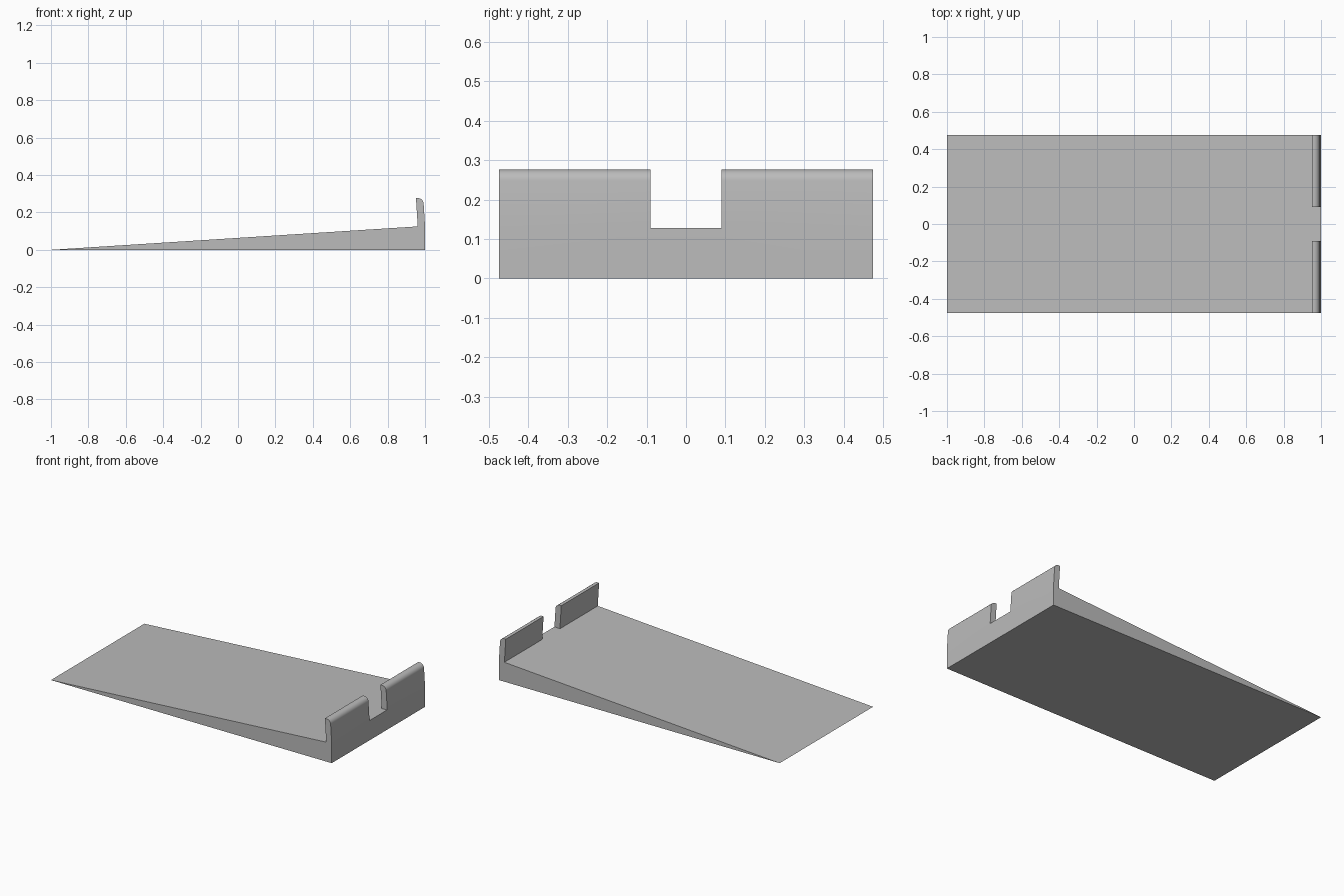
import bpy, bmesh, math
from mathutils import Vector

if "Cube" in bpy.data.objects:
    bpy.data.objects.remove(bpy.data.objects["Cube"])

HALF_WIDTH, GAP = 0.475, 0.09

grey = bpy.data.materials.new("grey")
grey.diffuse_color = (0.5, 0.5, 0.5, 1)
grey.use_nodes = True
grey.node_tree.nodes["Principled BSDF"].inputs["Base Color"].default_value = grey.diffuse_color

# Side profiles (x, z): the wedge, and the leaning stop with a rounded outer top edge
inner, outer = (0.961, 0.125), (1.0, 0.1275)
wedge = [(-1, 0), (1, 0), outer, inner]
lean = math.radians(3.6)
u = Vector((math.cos(lean), math.sin(lean)))    # along the slope
v = Vector((-math.sin(lean), math.cos(lean)))   # up the stop
thick, height, radius = 0.039, 0.151, 0.030
lip = [outer]
for i in range(9):
    a = math.radians(90 * i / 8)
    p = (Vector(inner) + u * (thick - radius + radius * math.cos(a))
         + v * (height - radius + radius * math.sin(a)))
    lip.append(tuple(p))
lip += [tuple(Vector(inner) + v * height), inner]

bm = bmesh.new()


def cap(profile, y):
    bm.faces.new([bm.verts.new((x, y, z)) for x, z in profile])


def strip(path, y0, y1):
    """Sweep an open side path between two widths."""
    for (xa, za), (xb, zb) in zip(path, path[1:]):
        bm.faces.new([bm.verts.new(c) for c in
                      ((xa, y0, za), (xb, y0, zb), (xb, y1, zb), (xa, y1, za))])


# Ramp body across the full width, with the stop on both outer bands
for y0, y1, is_lip in ((-HALF_WIDTH, -GAP, True), (-GAP, GAP, False), (GAP, HALF_WIDTH, True)):
    strip(wedge[:3], y0, y1)
    strip([inner, wedge[0]], y0, y1)
    strip(lip if is_lip else [outer, inner], y0, y1)
    if is_lip:
        cap(lip, y0)
        cap(lip, y1)
for y in (-HALF_WIDTH, HALF_WIDTH):
    cap(wedge, y)

bmesh.ops.remove_doubles(bm, verts=bm.verts, dist=1e-5)
bmesh.ops.recalc_face_normals(bm, faces=bm.faces)
mesh = bpy.data.meshes.new("ramp_with_stops")
bm.to_mesh(mesh)
bm.free()
mesh.materials.append(grey)
ramp = bpy.data.objects.new("ramp_with_stops", mesh)
bpy.context.collection.objects.link(ramp)

# Smooth the rounded edge, keep the rest crisp
bpy.context.view_layer.objects.active = ramp
ramp.select_set(True)
bpy.ops.object.shade_smooth_by_angle(angle=math.radians(30))
# The thin leading edge and the flat faces stay flat
for f in mesh.polygons:
    if f.area > 0.1 or abs(f.normal.y) > 0.9:
        f.use_smooth = False
